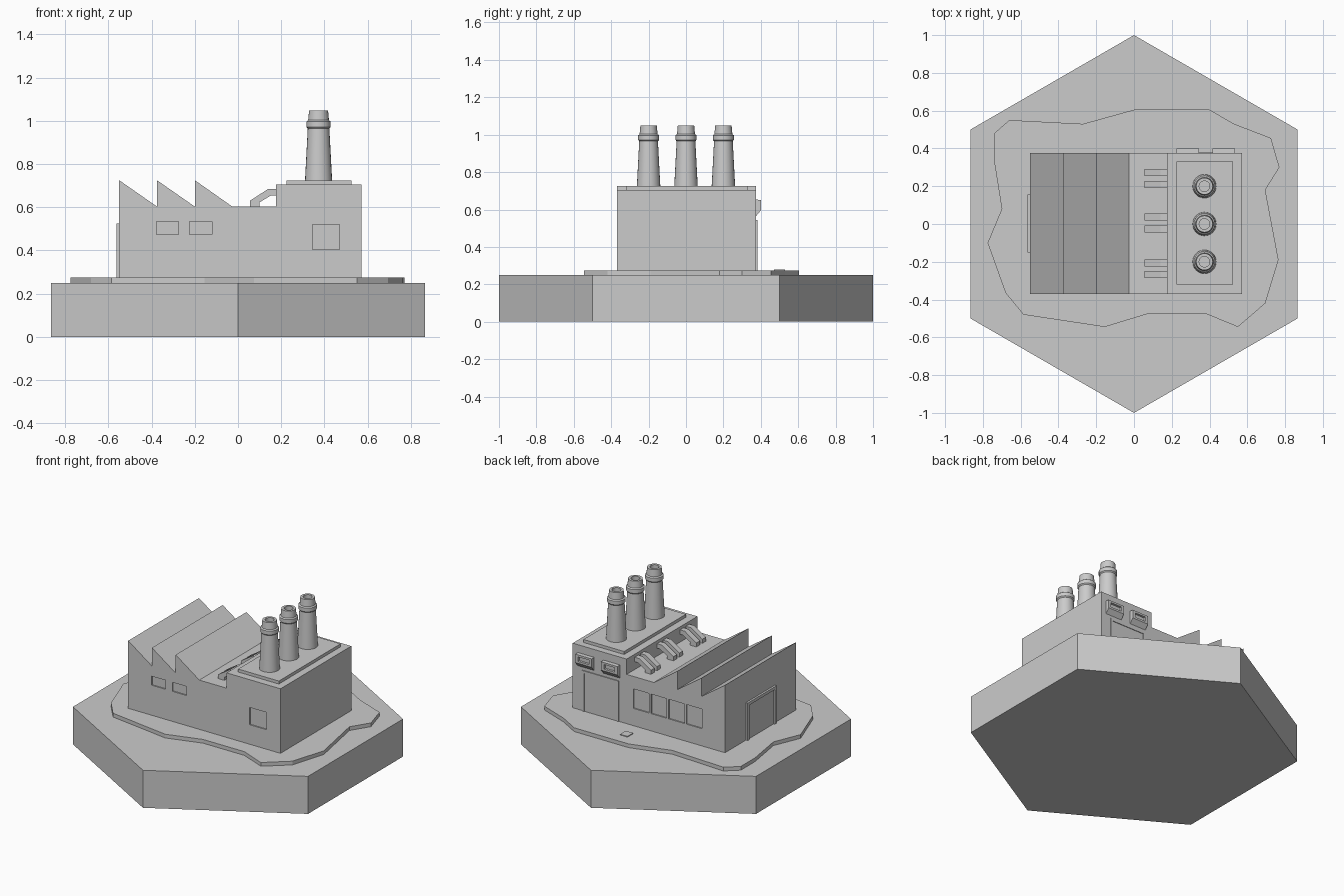
import bpy, bmesh, math
from mathutils import Vector

if "Cube" in bpy.data.objects:
    bpy.data.objects.remove(bpy.data.objects["Cube"], do_unlink=True)

grey = bpy.data.materials.new("plain grey")
grey.use_nodes = True
grey.diffuse_color = (0.6, 0.6, 0.6, 1)
grey.node_tree.nodes["Principled BSDF"].inputs["Base Color"].default_value = (0.6, 0.6, 0.6, 1)


def finish(name, bm):
    bmesh.ops.recalc_face_normals(bm, faces=bm.faces[:])
    mesh = bpy.data.meshes.new(name)
    bm.to_mesh(mesh)
    bm.free()
    mesh.materials.append(grey)
    ob = bpy.data.objects.new(name, mesh)
    bpy.context.collection.objects.link(ob)
    return ob


def add_prism(bm, pts, axis, lo, hi):
    """Extrude a 2D outline along one axis from lo to hi."""
    place = {"x": lambda a, b: (lo, a, b), "y": lambda a, b: (a, lo, b),
             "z": lambda a, b: (a, b, lo)}[axis]
    face = bm.faces.new([bm.verts.new(place(a, b)) for a, b in pts])
    out = bmesh.ops.extrude_face_region(bm, geom=[face])
    shift = Vector([hi - lo if c == axis else 0 for c in "xyz"])
    bmesh.ops.translate(bm, vec=shift, verts=[v for v in out["geom"] if isinstance(v, bmesh.types.BMVert)])


def prism(name, pts, axis, lo, hi):
    bm = bmesh.new()
    add_prism(bm, pts, axis, lo, hi)
    return finish(name, bm)


def rect(a0, a1, b0, b1):
    return [(a0, b0), (a1, b0), (a1, b1), (a0, b1)]


def arch(a0, a1, b0, b1, w):
    """Door frame outline, open at the bottom."""
    return [(a0, b0), (a0, b1), (a1, b1), (a1, b0),
            (a1 - w, b0), (a1 - w, b1 - w), (a0 + w, b1 - w), (a0 + w, b0)]


def carve(ob, boxes):
    """Cut shallow recesses, each given as (outline, axis, lo, hi)."""
    bm = bmesh.new()
    for box in boxes:
        add_prism(bm, *box)
    cutter = finish("recess_cutter", bm)
    cutter.hide_render = True
    mod = ob.modifiers.new("recesses", "BOOLEAN")
    mod.operation, mod.solver, mod.object = "DIFFERENCE", "EXACT", cutter
    bpy.context.view_layer.objects.active = ob
    bpy.ops.object.modifier_apply(modifier=mod.name)
    bpy.data.objects.remove(cutter, do_unlink=True)


# Hexagonal base and irregular ground slab
hexagon = [(math.sin(i * math.pi / 3), math.cos(i * math.pi / 3)) for i in range(6)]
prism("hexagon_base", hexagon, "z", 0, 0.25)
ground = [(-.66, .55), (-.27, .53), (0, .605), (.4, .605), (.53, .53), (.725, .455), (.77, .3),
          (.695, .18), (.765, -.19), (.695, -.42), (.55, -.545), (.38, -.475), (.075, -.475),
          (-.155, -.545), (-.585, -.48), (-.68, -.365), (-.775, -.1), (-.7, .08), (-.74, .33), (-.74, .48)]
prism("ground_slab", ground, "z", 0.25, 0.275)
prism("ground_hatch", rect(.06, .115, .47, .53), "z", 0.275, 0.28)

# Factory body: sawtooth roof on one side, tall block on the other
front, back = -0.37, 0.375
low, peak, top = 0.603, 0.725, 0.705
outline = [(-.55, .27)]
for x in (-.55, -.375, -.2):
    outline += [(x, peak), (x + .174, low)] if x == -.2 else [(x, peak), (x + .175, low)]
outline += [(.175, low), (.175, top), (.572, top), (.572, .27)]
body = prism("factory_body", outline, "y", front, back)

# Window recesses in the back and front walls
depth = 0.008
recesses = [(rect(x, x + .115, .39, .52), "y", back - depth, back + .1)
            for x in (-.38, -.25, -.12, .01)]
for window in ((-.378, -.275, .475, .535), (-.225, -.12, .475, .535), (.345, .47, .405, .52)):
    recesses.append((rect(*window), "y", front - .1, front + depth))
carve(body, recesses)

# Doors
prism("back_door_frame", arch(.23, .5, .27, .545, .015), "y", back - .002, back + .006)
prism("back_door_panel", rect(.24, .49, .27, .535), "y", back - .002, back + .002)
prism("side_door_frame", arch(-.15, .155, .27, .525, .02), "x", -.563, -.548)
prism("side_door_panel", rect(-.135, .14, .27, .51), "x", -.554, -.548)

# Vent hoods on the tall back wall
hood = [(back - .002, .653), (.4, .651), (.4, .595), (back - .002, .563)]
for i, x in enumerate((.225, .415)):
    vent = prism(f"vent_hood_{i + 1}", hood, "x", x, x + .12)
    carve(vent, [(rect(x + .02, x + .1, .608, .638), "y", .385, .45)])

# Raised roof plate
prism("roof_plate", rect(.225, .525, -.32, .33), "z", top - .002, peak)

# Paired pipes between low roof and tall block
elbow = [(.055, .6), (.055, .63), (.14, .685), (.178, .685), (.178, .655),
         (.153, .655), (.1, .623), (.1, .6)]
for i, y in enumerate((.24, .005, -.237)):
    for side, offset in (("back", .0315), ("front", -.0315)):
        prism(f"roof_pipe_{side}_{i + 1}", elbow, "y", y + offset - .0185, y + offset + .0185)

# Chimneys: hollow tapered stacks with a collar
stack = [(.063, .72), (.05, .965), (.056, .972), (.056, .997), (.048, 1.003),
         (.044, 1.048), (.028, 1.048), (.028, .98), (0, .98)]
for i, y in enumerate((-.2, 0, .2)):
    bm = bmesh.new()
    verts = [bm.verts.new((.373 + r, y, z)) for r, z in stack]
    edges = [bm.edges.new(pair) for pair in zip(verts, verts[1:])]
    bmesh.ops.spin(bm, geom=verts + edges, cent=(.373, y, 0), axis=(0, 0, 1),
                   angle=math.tau, steps=24)
    bmesh.ops.remove_doubles(bm, verts=bm.verts[:], dist=1e-4)
    chimney = finish(f"chimney_{i + 1}", bm)
    bpy.ops.object.select_all(action="DESELECT")
    chimney.select_set(True)
    bpy.context.view_layer.objects.active = chimney
    bpy.ops.object.shade_smooth_by_angle(angle=math.radians(30))
